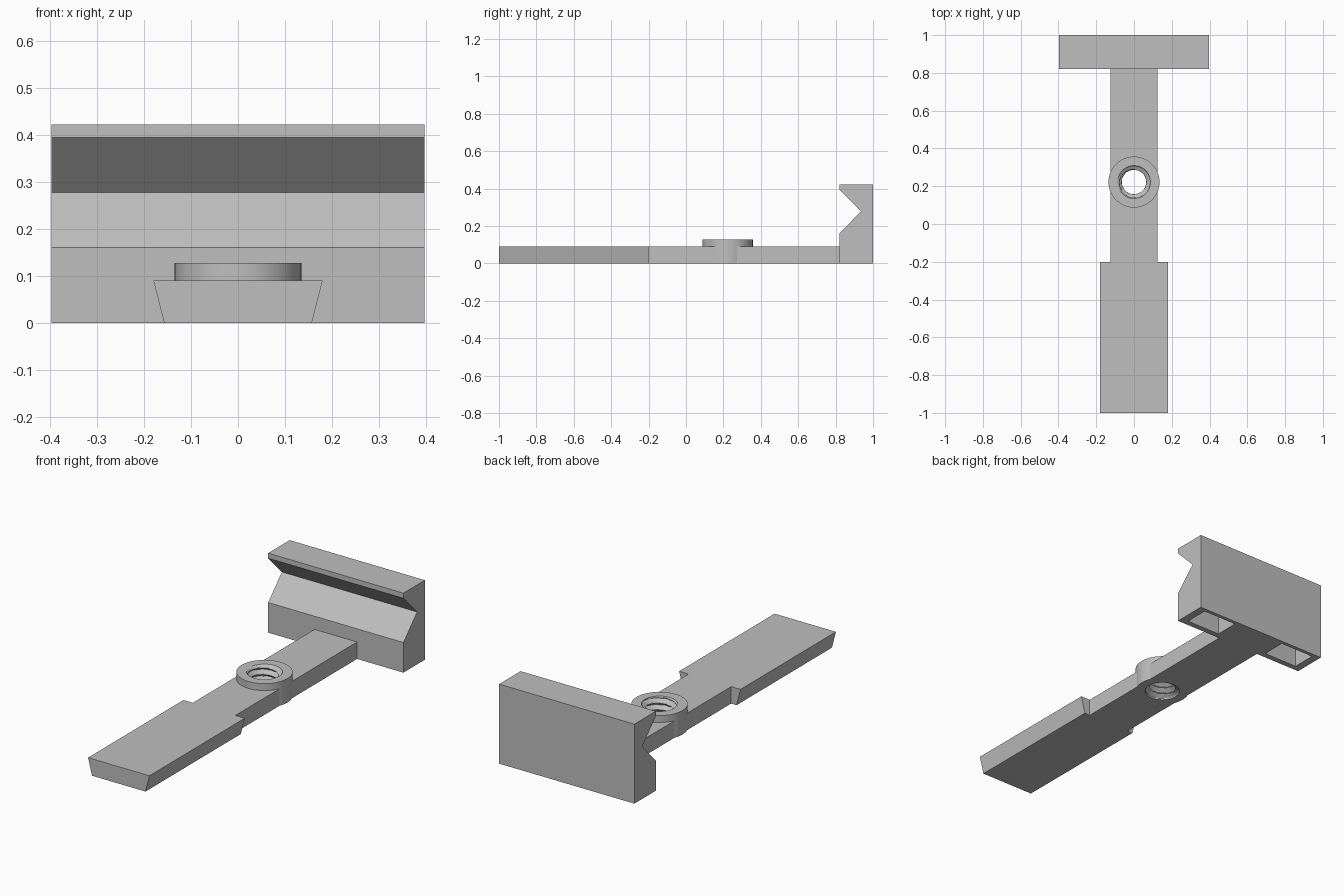
import bpy, bmesh, math

if "Cube" in bpy.data.objects:
    bpy.data.objects.remove(bpy.data.objects["Cube"])

grey = bpy.data.materials.new("plain grey")
grey.diffuse_color = (0.52, 0.52, 0.52, 1)
grey.use_nodes = True
grey.node_tree.nodes["Principled BSDF"].inputs["Base Color"].default_value = grey.diffuse_color


def make_object(name, bm):
    bmesh.ops.recalc_face_normals(bm, faces=bm.faces)
    mesh = bpy.data.meshes.new(name)
    bm.to_mesh(mesh)
    bm.free()
    mesh.materials.append(grey)
    obj = bpy.data.objects.new(name, mesh)
    bpy.context.collection.objects.link(obj)
    return obj


def prism(name, points, move):
    """Extrude a closed outline of 3D points by a vector."""
    bm = bmesh.new()
    face = bm.faces.new([bm.verts.new(p) for p in points])
    ext = bmesh.ops.extrude_face_region(bm, geom=[face])
    verts = [g for g in ext["geom"] if isinstance(g, bmesh.types.BMVert)]
    bmesh.ops.translate(bm, verts=verts, vec=move)
    return make_object(name, bm)


def box(name, x0, x1, y0, y1, z0, z1):
    return prism(name, [(x0, y0, z0), (x1, y0, z0), (x1, y1, z0), (x0, y1, z0)],
                 (0, 0, z1 - z0))


def cut(obj, cutter):
    mod = obj.modifiers.new("cut", "BOOLEAN")
    mod.operation = "DIFFERENCE"
    mod.solver = "EXACT"
    mod.object = cutter
    cutter.hide_render = True
    cutter.hide_viewport = True


HUB_Y, HUB_R, HUB_H, SEGS = 0.222, 0.135, 0.127, 64
BAR_H = 0.09

# Dovetail blade, wider at the top
prism("dovetail_blade", [(-0.157, -1, 0), (0.157, -1, 0), (0.18, -1, BAR_H), (-0.18, -1, BAR_H)],
      (0, 0.8, 0))

# Neck bar, with room cut out for the hub
neck = box("neck_bar", -0.125, 0.125, -0.2, 0.82, 0, BAR_H)
circle = [(HUB_R * math.cos(2 * math.pi * i / SEGS),
           HUB_Y + HUB_R * math.sin(2 * math.pi * i / SEGS), -0.1) for i in range(SEGS)]
cut(neck, prism("hub_cutter", circle, (0, 0, 0.4)))

# Jaw with a V groove along its front, and two pockets underneath
outline = [(0.82, 0), (1, 0), (1, 0.422), (0.82, 0.422), (0.82, 0.395), (0.935, 0.278), (0.82, 0.16)]
jaw = prism("grooved_jaw", [(-0.397, y, z) for y, z in outline], (0.794, 0, 0))
for side in (-1, 1):
    xs = sorted((side * 0.155, side * 0.355))
    cut(jaw, box("pocket_cutter", xs[0], xs[1], 0.85, 0.98, -0.1, 0.14))

# Hub ring with a helical thread inside the bore
MAJOR, MINOR, PITCH, ROWS = 0.087, 0.064, 0.035, 44
bm = bmesh.new()
columns = []
for i in range(SEGS):
    turn = i / SEGS
    section = [(HUB_R, 0)]
    for j in range(ROWS + 1):
        z = HUB_H * j / ROWS
        wave = abs(((z / PITCH - turn) % 1) * 2 - 1)
        fade = min(1, min(z, HUB_H - z) / 0.014)
        section.append((MAJOR - (MAJOR - MINOR) * wave * fade, z))
    section.append((HUB_R, HUB_H))
    a = 2 * math.pi * turn
    columns.append([bm.verts.new((r * math.cos(a), HUB_Y + r * math.sin(a), z)) for r, z in section])
for i in range(SEGS):
    a, b = columns[i], columns[(i + 1) % SEGS]
    for j in range(len(a)):
        k = (j + 1) % len(a)
        bm.faces.new((a[j], b[j], b[k], a[k]))
hub = make_object("threaded_hub", bm)
bpy.context.view_layer.objects.active = hub
hub.select_set(True)
bpy.ops.object.shade_smooth_by_angle(angle=math.radians(30))
